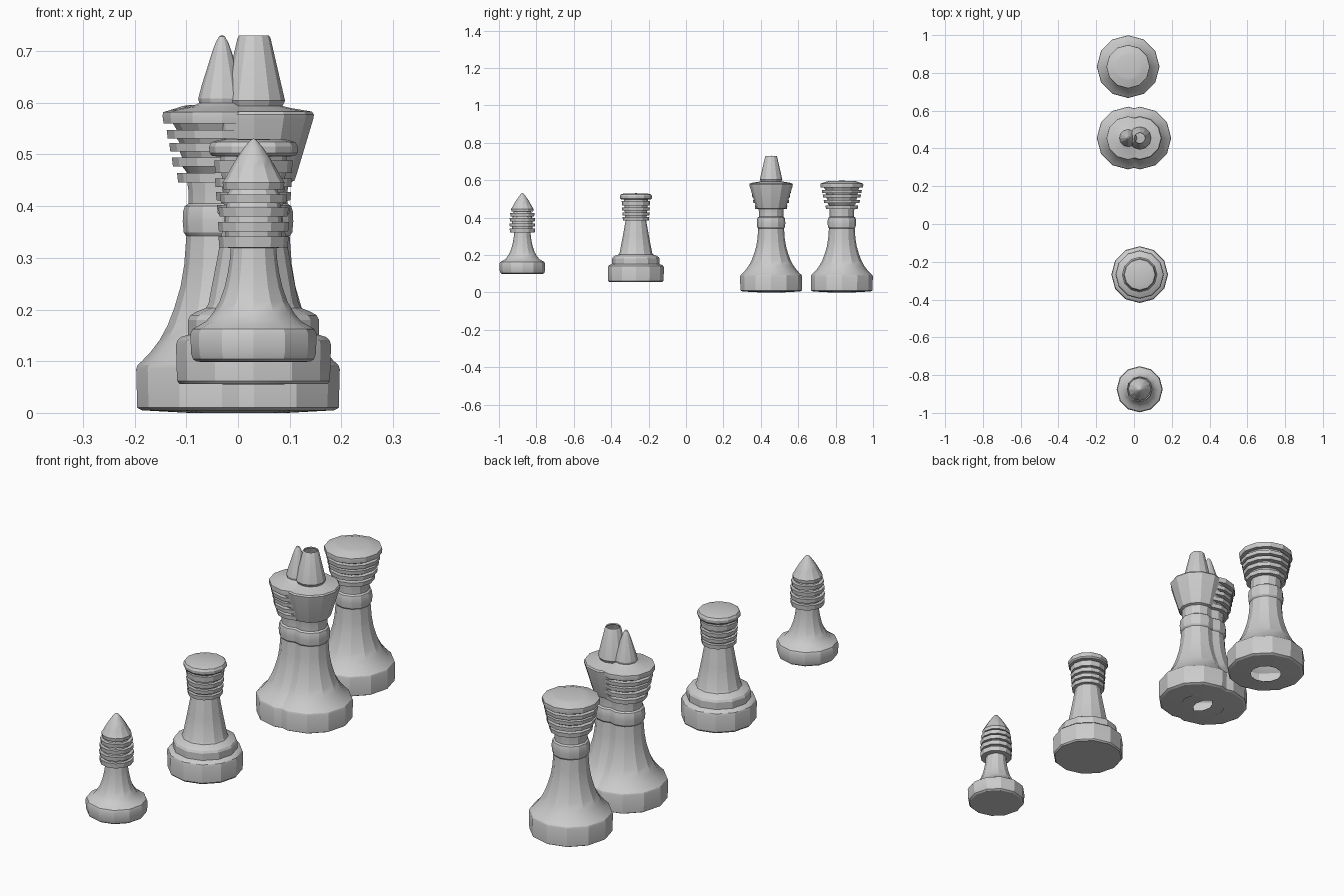
import bpy, bmesh, math

SIDES = 12


def lathe(name, profile, x, y):
    """Turn an (r, z) profile around the vertical axis with faceted sides."""
    bm = bmesh.new()
    rings = []
    for r, z in profile:
        if r == 0:
            rings.append([bm.verts.new((0, 0, z))] * SIDES)
        else:
            rings.append([bm.verts.new((r * math.cos(2 * math.pi * i / SIDES),
                                        r * math.sin(2 * math.pi * i / SIDES), z))
                          for i in range(SIDES)])
    for a, b in zip(rings, rings[1:]):
        for i in range(SIDES):
            j = (i + 1) % SIDES
            bm.faces.new(list(dict.fromkeys((a[i], a[j], b[j], b[i]))))
    me = bpy.data.meshes.new(name)
    bm.to_mesh(me)
    bm.free()
    ob = bpy.data.objects.new(name, me)
    bpy.context.collection.objects.link(ob)
    ob.location = (x, y, 0)
    bpy.ops.object.select_all(action='DESELECT')
    ob.select_set(True)
    bpy.context.view_layer.objects.active = ob
    bpy.ops.object.shade_smooth_by_angle(angle=math.radians(25))
    return ob


def ribs(bands, depth):
    """Stack of thin discs (radius, bottom, top) with grooves cut between them."""
    pts = []
    for k, (r, lo, hi) in enumerate(bands):
        pts += [(r - depth, lo), (r - 0.002, lo), (r, hi)]
        if k < len(bands) - 1:
            pts.append((r - depth, hi))
    return pts


# shared tall body: base with a hole underneath, flared stem, collar
tall_body = [(0.065, 0.0), (0.155, 0.005), (0.164, 0.010), (0.166, 0.085),
             (0.163, 0.093), (0.155, 0.100), (0.138, 0.118), (0.120, 0.142),
             (0.105, 0.170), (0.092, 0.204), (0.080, 0.245), (0.073, 0.287),
             (0.069, 0.342), (0.074, 0.349), (0.076, 0.370), (0.075, 0.390),
             (0.072, 0.400), (0.065, 0.405), (0.065, 0.430), (0.067, 0.445)]
ribbed_head = ribs([(0.087, 0.446, 0.464), (0.097, 0.477, 0.494),
                    (0.102, 0.506, 0.522), (0.107, 0.531, 0.547),
                    (0.115, 0.560, 0.574)], 0.020) + [(0.114, 0.582), (0.100, 0.586)]

# tall piece with a plain head and an open tapered crown
lathe("king_piece", tall_body + [
    (0.078, 0.449), (0.082, 0.460), (0.115, 0.570), (0.116, 0.577), (0.112, 0.583),
    (0.070, 0.590), (0.055, 0.594), (0.060, 0.604), (0.032, 0.725), (0.029, 0.730),
    (0.027, 0.725)], 0.031, 0.455)

# tall piece with a ribbed head and a pointed finial, standing into the first
lathe("queen_piece", tall_body + ribbed_head + [
    (0.058, 0.593), (0.044, 0.600), (0.046, 0.608), (0.039, 0.635), (0.030, 0.663),
    (0.021, 0.692), (0.013, 0.715), (0.006, 0.728), (0, 0.731)], -0.031, 0.455)

# ribbed tall piece without finial
lathe("flat_topped_piece", tall_body + ribbed_head + [
    (0.075, 0.594), (0.062, 0.596), (0, 0.597)], -0.031, 0.833)

# medium piece with stepped base and ribbed turret
lathe("rook_piece", [
    (0, 0.055), (0.143, 0.056), (0.148, 0.062), (0.150, 0.132), (0.147, 0.141),
    (0.140, 0.147), (0.127, 0.151), (0.127, 0.180), (0.122, 0.189), (0.110, 0.196),
    (0.092, 0.203), (0.087, 0.212), (0.070, 0.300), (0.055, 0.384)]
    + ribs([(0.071, 0.385, 0.402), (0.073, 0.411, 0.427), (0.075, 0.437, 0.454),
            (0.076, 0.464, 0.488)], 0.014)
    + [(0.064, 0.488), (0.064, 0.496), (0.080, 0.497), (0.085, 0.503), (0.086, 0.515),
       (0.081, 0.524), (0.062, 0.529), (0, 0.530)], 0.030, -0.268)

# small piece with ribbed, pointed head
lathe("pawn_piece", [
    (0, 0.098), (0.110, 0.099), (0.117, 0.104), (0.121, 0.116), (0.122, 0.153),
    (0.118, 0.162), (0.108, 0.168), (0.092, 0.177), (0.078, 0.194), (0.066, 0.215),
    (0.056, 0.243), (0.050, 0.270), (0.046, 0.295), (0.044, 0.319)]
    + ribs([(0.068, 0.320, 0.341), (0.069, 0.351, 0.369), (0.068, 0.380, 0.397),
            (0.065, 0.406, 0.423), (0.060, 0.432, 0.446)], 0.014)
    + [(0.054, 0.455), (0.046, 0.470), (0.033, 0.492), (0.018, 0.514),
       (0.006, 0.528), (0, 0.531)], 0.030, -0.875)
